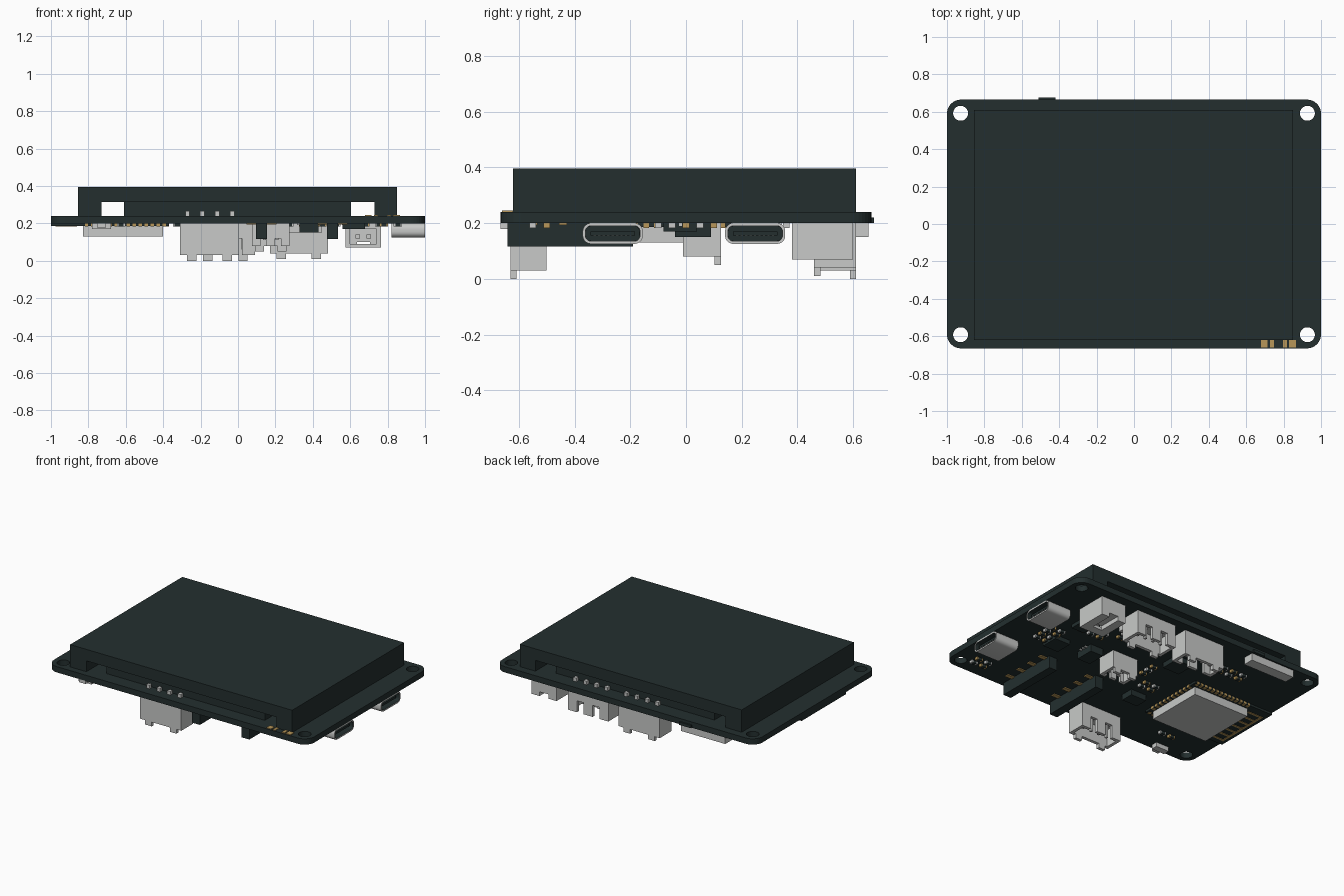
import bpy, bmesh, math
from mathutils import Vector

cube = bpy.data.objects.get("Cube")
if cube:
    bpy.data.objects.remove(cube, do_unlink=True)


def material(name, r, g, b):
    m = bpy.data.materials.new(name)
    m.use_nodes = True
    m.diffuse_color = (r, g, b, 1)
    m.node_tree.nodes["Principled BSDF"].inputs["Base Color"].default_value = (r, g, b, 1)
    return m


DARK = material("dark green black", .017, .028, .028)
GREY = material("light grey", .58, .59, .58)
GOLD = material("gold", .48, .31, .1)


def finish(name, bm, *mats):
    mesh = bpy.data.meshes.new(name)
    bm.to_mesh(mesh)
    bm.free()
    for m in mats:
        mesh.materials.append(m)
    ob = bpy.data.objects.new(name, mesh)
    bpy.context.collection.objects.link(ob)
    return ob


def add_box(bm, x, y, z):
    """Add a box given (low, high) ranges."""
    verts = bmesh.ops.create_cube(bm, size=1)["verts"]
    for v in verts:
        for i, (lo, hi) in enumerate((x, y, z)):
            v.co[i] = lo + (v.co[i] + .5) * (hi - lo)
    return verts


def boxes(name, mat, *ranges):
    bm = bmesh.new()
    for r in ranges:
        add_box(bm, *r)
    return finish(name, bm, mat)


def around(c, half):
    return (c - half, c + half)


def bevel_along(bm, axis, radius, segments):
    edges = [e for e in bm.edges
             if abs((e.verts[0].co - e.verts[1].co).normalized()[axis]) > .99]
    bmesh.ops.bevel(bm, geom=edges, offset=radius, segments=segments, profile=.5, affect='EDGES')


# Circuit board with rounded corners and four mounting holes
bm = bmesh.new()
add_box(bm, (-1, 1), (-.665, .665), (.2, .24))
bevel_along(bm, 2, .075, 8)
board = finish("circuit_board", bm, DARK)
bm = bmesh.new()
for sx in (-1, 1):
    for sy in (-1, 1):
        hole = bmesh.ops.create_cone(bm, cap_ends=True, segments=32, radius1=.04,
                                     radius2=.04, depth=.2)["verts"]
        bmesh.ops.translate(bm, verts=hole, vec=(sx * .927, sy * .592, .22))
cutter = finish("hole_cutter", bm)
cutter.hide_render = True
mod = board.modifiers.new("holes", 'BOOLEAN')
mod.operation, mod.object, mod.solver = 'DIFFERENCE', cutter, 'EXACT'
bpy.context.view_layer.objects.active = board
bpy.ops.object.modifier_apply(modifier="holes")
bpy.data.objects.remove(cutter, do_unlink=True)

# Display: slab on two side rails, with a recessed filler between them
DY = (-.62, .61)
boxes("display_panel", DARK, ((-.855, .85), DY, (.315, .395)))
boxes("display_rails", DARK, ((-.855, -.73), DY, (.24, .315)), ((.73, .85), DY, (.24, .315)))
boxes("display_filler", DARK, ((-.61, .605), (-.57, .56), (.24, .315)))

# Contacts and pin tips on the upper face
boxes("upper_contacts", GOLD, *[(x, (-.66, -.62), (.24, .245)) for x in
      ((.68, .715), (.728, .748), (.797, .818), (.828, .865))])
boxes("upper_pin_tips", GREY,
      *[(around(x, .012), around(y, .012), (.24, .265))
        for x0, y in ((-.27, -.59), (-.19, .58), (.2, .58)) for x in
        (x0, x0 + .08, x0 + .16, x0 + .24)])


def socket(name, x, y, z0, open_side, pins):
    """Connector shell open underneath, with slots in the wall on open_side."""
    t, wide = .022, x[1] - x[0]
    walls = [(x, y, (.15, .2)),
             ((x[0], x[0] + t), y, (z0 + .03, .15)),
             ((x[1] - t, x[1]), y, (z0 + .03, .15))]
    near, far = ((y[1] - t, y[1]), (y[0], y[0] + t))
    if open_side < 0:
        near, far = far, near
    walls.append((x, far, (z0 + .03, .15)))
    # Slotted wall and locating feet
    for f0, f1 in ((0, .22), (.39, .61), (.78, 1)):
        walls.append(((x[0] + f0 * wide, x[0] + f1 * wide), near, (z0 + .03, .15)))
    for f in (.2, .8):
        walls.append((around(x[0] + f * wide, .025), far, (z0, z0 + .03)))
    walls.append((x, near, (.12, .15)))
    boxes(name, GREY, *walls)
    step = wide / (pins + 1)
    mid = (y[0] + y[1]) / 2
    boxes(name + "_pins", GREY, *[(around(x[0] + step * (i + 1), .008), around(mid, .008),
                                  (z0 + .06, .15)) for i in range(pins)])


socket("front_socket", (-.31, .005), (-.63, -.5), 0, 1, 4)
socket("back_socket", (-.225, .09), (.48, .61), 0, -1, 4)
socket("wide_back_socket", (.17, .48), (.46, .61), .01, 1, 4)
socket("middle_socket", (.075, .275), (-.01, .125), .05, -1, 2)
boxes("wide_socket_step", GREY, ((.2, .45), (.39, .46), (.15, .2)))

# Small side-entry battery socket, opening to the front
boxes("battery_socket", GREY,
      ((.575, .765), (.38, .6), (.17, .2)), ((.575, .6), (.38, .6), (.07, .17)),
      ((.74, .765), (.38, .6), (.07, .17)), ((.6, .74), (.44, .6), (.1, .17)),
      ((.6, .74), (.38, .44), (.07, .09)), ((.6, .635), (.44, .6), (.07, .1)),
      ((.705, .74), (.44, .6), (.07, .1)),
      *[(around(x, .012), (.39, .44), (.12, .14)) for x in (.64, .7)])

# Two charging ports on the left edge
for name, cy in (("front_port", -.263), ("back_port", .248)):
    bm = bmesh.new()
    add_box(bm, (.82, 1), around(cy, .108), (.125, .2))
    bevel_along(bm, 0, .03, 5)
    bm.normal_update()
    mouth = max(bm.faces, key=lambda f: f.normal.x * f.calc_area())
    bmesh.ops.inset_region(bm, faces=[mouth], thickness=.01)
    side = bmesh.ops.inset_region(bm, faces=[mouth], thickness=.001, depth=-.13)["faces"]
    for f in side + [mouth]:
        f.material_index = 1
    port = finish(name, bm, GREY, DARK)
    port.select_set(True)
    bpy.context.view_layer.objects.active = port
    bpy.ops.object.shade_smooth_by_angle(angle=math.radians(35))
    port.select_set(False)
    boxes(name + "_tongue", DARK, ((.86, .985), around(cy, .08), (.155, .17)))
    boxes(name + "_contacts", GREY, *[(around(.975, .008), around(cy + i * .016, .004),
                                      (.153, .155)) for i in range(-4, 5)])

# Radio module: carrier, metal can, edge pads and aerial trace
boxes("module_carrier", DARK, ((-1, -.37), (-.33, .16), (.185, .2)))
boxes("module_can", GREY, ((-.83, -.4), (-.29, .12), (.13, .185)))
pads = []
for i in range(14):
    x = -.81 + i * .032
    pads += [(around(x, .009), (.135, .162), (.182, .2)),
             (around(x, .009), (-.332, -.305), (.182, .2))]
for i in range(10):
    pads.append(((-.392, -.368), around(-.26 + i * .039, .01), (.182, .2)))
boxes("module_pads", GOLD, *pads)
trace = [((-.975, -.96), (-.29, .1), (.182, .185))]
for i in range(7):
    trace.append(((-.96, -.86), around(-.28 + i * .062, .008), (.182, .185)))
boxes("module_aerial", GOLD, *trace)

# Pin headers with solder pads on both sides
pads = []
for name, cx in (("inner_header", .125), ("outer_header", .505)):
    boxes(name, DARK, (around(cx, .03), (-.64, -.19), (.115, .2)))
    for i in range(8):
        side = .055 if i % 2 else -.055
        pads.append((around(cx + side, .025), around(-.6 + i * .053, .014), (.193, .2)))
boxes("header_pads", GOLD, *pads)

# Card slot, its protruding card edge, and the side switch
boxes("card_slot", GREY, ((-.76, -.42), (.58, .655), (.15, .2)))
boxes("card_edge", DARK, ((-.51, -.42), (.6, .675), (.2, .22)))
boxes("side_switch", GREY, ((-.78, -.68), (-.635, -.59), (.17, .2)),
      ((-.755, -.705), (-.665, -.635), (.178, .2)))

# Chips
boxes("chips", DARK, ((-.2, -.07), (.2, .33), (.165, .2)), ((-.25, -.13), (-.27, -.18), (.16, .2)),
      ((.56, .68), (-.08, .04), (.17, .2)), ((.33, .43), (-.04, .09), (.15, .2)),
      ((.58, .68), (.2, .3), (.175, .2)))
boxes("chip_legs", GREY, *[(around(x, .065), around(y + i * .025, .005), (.19, .2))
      for x, y in ((.62, -.02), (.38, .025)) for i in (-1, 0, 1)])

# Scattered small parts: dark bodies with pale or gold ends
bodies, ends, gold_ends = [], [], []
for cx, cy, nx, ny in ((-.22, -.1, 2, 2), (.68, -.05, 2, 4), (.45, .2, 3, 2),
                       (-.55, .36, 4, 2), (.2, .28, 3, 2), (-.7, -.47, 2, 1),
                       (.78, -.55, 2, 2), (-.05, .03, 1, 3)):
    for i in range(nx):
        for j in range(ny):
            x, y = cx + i * .075, cy + j * .05
            bodies.append((around(x, .014), around(y, .012), (.182, .2)))
            target = ends if (i + j) % 2 else gold_ends
            for s in (-.018, .018):
                target.append((around(x + s, .005), around(y, .012), (.182, .2)))
boxes("small_part_bodies", DARK, *bodies)
boxes("small_part_pale_ends", GREY, *ends)
boxes("small_part_gold_ends", GOLD, *gold_ends)
